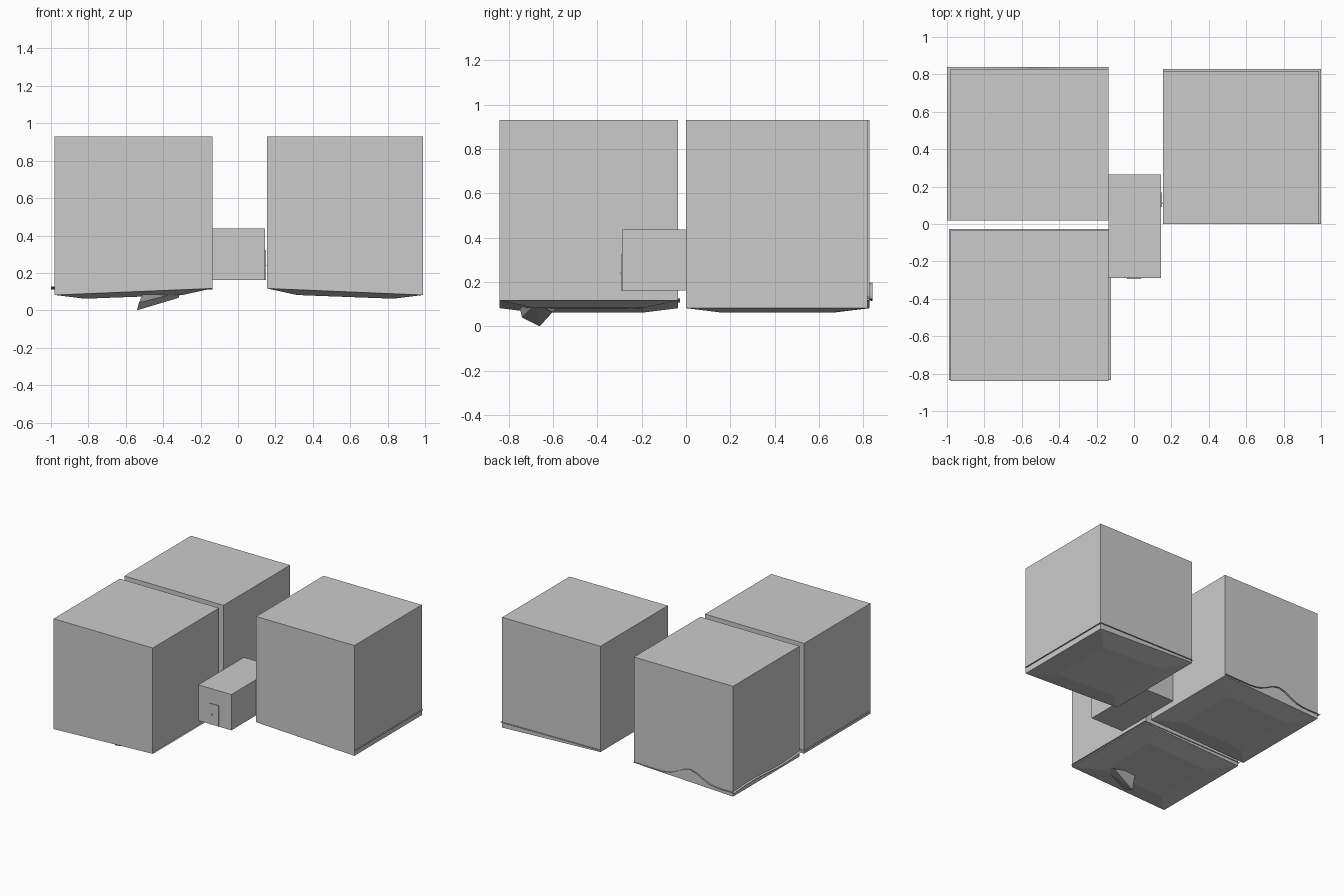
import bpy, bmesh, math
from mathutils import Vector

if "Cube" in bpy.data.objects:
    bpy.data.objects.remove(bpy.data.objects["Cube"])


def finish(name, bm, recalc=True):
    if recalc:
        bmesh.ops.recalc_face_normals(bm, faces=bm.faces)
    me = bpy.data.meshes.new(name)
    bm.to_mesh(me)
    bm.free()
    ob = bpy.data.objects.new(name, me)
    bpy.context.collection.objects.link(ob)
    return ob


def box(name, lo, hi):
    bm = bmesh.new()
    bmesh.ops.create_cube(bm, size=1)
    for v in bm.verts:
        v.co = Vector([(a + b) / 2 + c * (b - a) for a, b, c in zip(lo, hi, v.co)])
    return finish(name, bm)


def room(name, x0, x1, y0, y1, top=0.93):
    """Large room whose tilted underside steps down into a shallow dish."""
    s = 1 if x0 > 0 else -1
    near, far = (x0, x1) if s > 0 else (x1, x0)

    def tilt(x, a, b):
        t = (x - near) / (far - near)
        return a + (b - a) * t

    bm = bmesh.new()
    rings = []
    # inset, height at inner side, height at outer side (None = roof)
    for inset, a, b in ((0, None, None), (0, 0.117, 0.082),
                        (0.16, 0.088, 0.056), (0.25, 0.086, 0.06)):
        xa, xb, ya, yb = x0 + inset, x1 - inset, y0 + inset, y1 - inset
        rings.append([bm.verts.new((x, y, top if a is None else tilt(x, a, b)))
                      for x, y in ((xa, ya), (xb, ya), (xb, yb), (xa, yb))])
    for r, q in zip(rings, rings[1:]):
        for i in range(4):
            j = (i + 1) % 4
            bm.faces.new((r[i], r[j], q[j], q[i]))
    bm.faces.new(rings[0])
    bm.faces.new(rings[-1])
    return finish(name, bm)


def ground(name, x0, x1, y0, y1, height, n=16):
    """Thin ground sheet reaching just past the walls of a room."""
    bm = bmesh.new()
    g = [[bm.verts.new((x0 + (x1 - x0) * i / n, y0 + (y1 - y0) * j / n, 0))
          for j in range(n + 1)] for i in range(n + 1)]
    for v in bm.verts:
        v.co.z = height(v.co.x, v.co.y)
    for i in range(n):
        for j in range(n):
            bm.faces.new((g[i][j], g[i + 1][j], g[i + 1][j + 1], g[i][j + 1]))
    return finish(name, bm, False)


# Three rooms
room("back_left_room", -0.98, -0.137, 0.02, 0.828)
room("front_left_room", -0.98, -0.137, -0.84, -0.035)
room("right_room", 0.155, 0.99, 0.0, 0.818)


# Ground sheets, the back left one hilly
def hills(x, y):
    bump = 0.085 * math.exp(-((x + 0.62) / 0.13) ** 2 - ((y - 0.84) / 0.2) ** 2)
    return 0.12 + bump + 0.008 * math.sin(9 * y + 4 * x)


ground("hilly_ground", -1.0, -0.137, 0.018, 0.84, hills)
ground("front_left_ground", -0.99, -0.124, -0.835, -0.028,
       lambda x, y: 0.125 + 0.02 * (x + 0.14), 4)
ground("right_ground", 0.156, 1.0, 0.001, 0.828,
       lambda x, y: 0.135 - 0.01 * x, 4)

# Rock poking out below the front left room
bm = bmesh.new()
for co in ((-0.54, -0.66, 0), (-0.51, -0.75, 0.085), (-0.53, -0.74, 0.04),
           (-0.5, -0.58, 0.09), (-0.32, -0.6, 0.066), (-0.3, -0.68, 0.1)):
    bm.verts.new(co)
bmesh.ops.convex_hull(bm, input=bm.verts)
finish("rock", bm)

# Hallway between the rooms
box("hallway", (-0.135, -0.288, 0.162), (0.145, 0.265, 0.437))


def door(name, x, y, nx, ny):
    """Door with frame and knob, standing on a wall facing (nx, ny)."""
    tx, ty = -ny, nx

    def part(label, a0, a1, d, z0, z1):
        p = (x + tx * a0, y + ty * a0)
        q = (x + tx * a1 + nx * d, y + ty * a1 + ny * d)
        box(name + label, (min(p[0], q[0]), min(p[1], q[1]), z0),
            (max(p[0], q[0]), max(p[1], q[1]), z1))

    part("_panel", -0.03, 0.03, 0.002, 0.165, 0.315)
    part("_left_post", -0.038, -0.03, 0.005, 0.162, 0.323)
    part("_right_post", 0.03, 0.038, 0.005, 0.162, 0.323)
    part("_lintel", -0.038, 0.038, 0.005, 0.315, 0.323)
    part("_knob", -0.022, -0.015, 0.007, 0.236, 0.243)


# Doors on the front and towards each room
door("front_door", 0.0, -0.288, 0, -1)
door("right_door", 0.145, 0.13, 1, 0)
door("back_left_door", -0.135, 0.14, -1, 0)
door("front_left_door", -0.135, -0.15, -1, 0)
